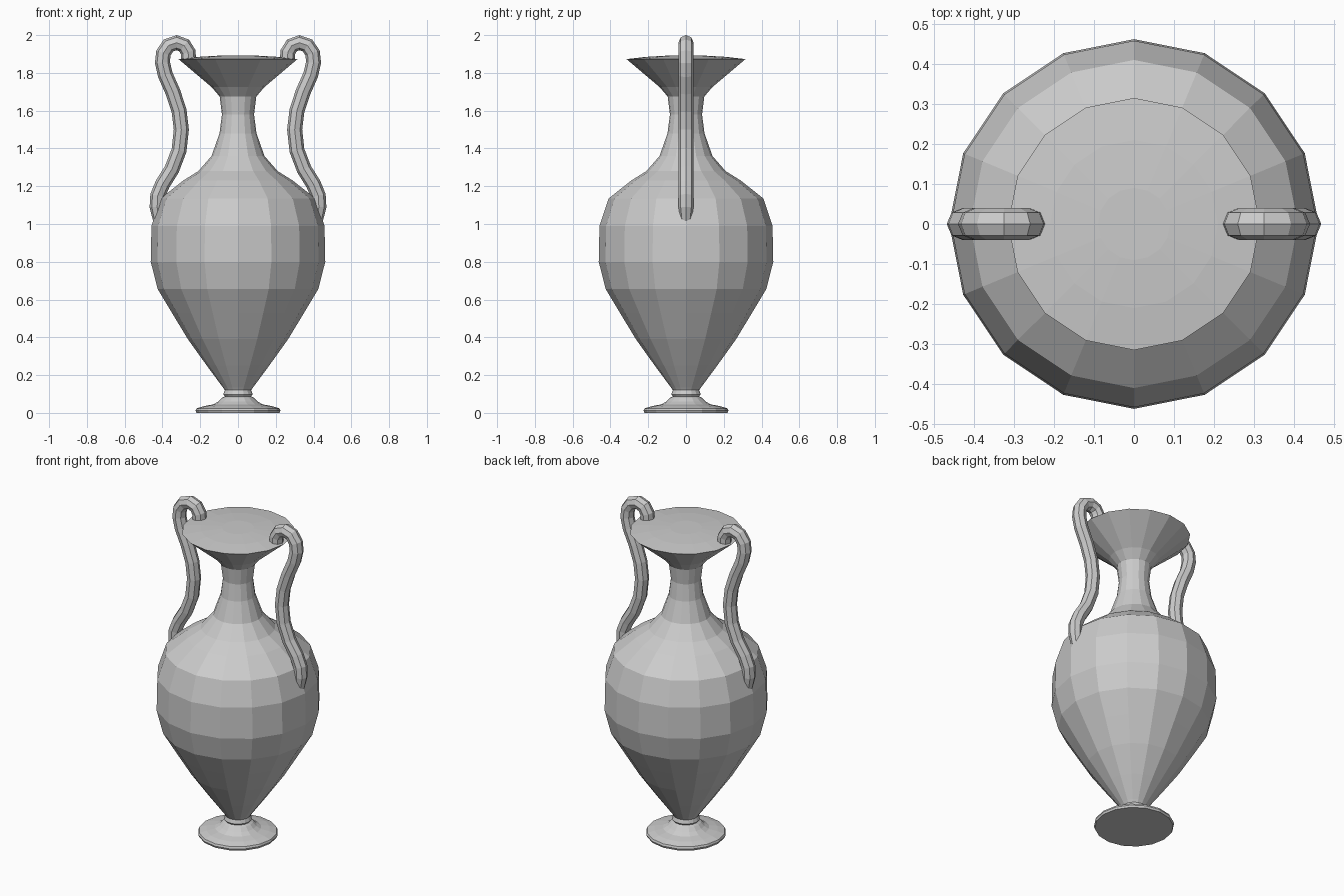
import bpy, bmesh, math

if "Cube" in bpy.data.objects:
    bpy.data.objects.remove(bpy.data.objects["Cube"])

SIDES = 16


def lathe(name, profile):
    """Closed flat-shaded solid of revolution from (radius, z) points."""
    bm = bmesh.new()
    rings = []
    for r, z in profile:
        rings.append([bm.verts.new((r * math.cos(2 * math.pi * i / SIDES),
                                    r * math.sin(2 * math.pi * i / SIDES), z))
                      for i in range(SIDES)])
    for a, b in zip(rings, rings[1:]):
        for i in range(SIDES):
            j = (i + 1) % SIDES
            bm.faces.new((a[i], a[j], b[j], b[i]))
    bm.faces.new(rings[0][::-1])
    bm.faces.new(rings[-1])
    mesh = bpy.data.meshes.new(name)
    bm.to_mesh(mesh)
    bm.free()
    obj = bpy.data.objects.new(name, mesh)
    bpy.context.collection.objects.link(obj)
    return obj


# Foot
lathe("foot", [(0.22, 0), (0.225, 0.012), (0.22, 0.024), (0.18, 0.036),
               (0.13, 0.045), (0.105, 0.06), (0.085, 0.08), (0.07, 0.088),
               (0.07, 0.1)])

# Body, neck, flared lip and slightly domed top
lathe("vase_body", [(0.07, 0.088), (0.078, 0.098), (0.07, 0.12), (0.08, 0.135),
                    (0.165, 0.25), (0.265, 0.39), (0.35, 0.53), (0.425, 0.655),
                    (0.462, 0.80), (0.458, 0.99), (0.41, 1.135), (0.29, 1.23),
                    (0.21, 1.28), (0.14, 1.36), (0.098, 1.48), (0.085, 1.58),
                    (0.097, 1.675), (0.14, 1.725), (0.315, 1.873),
                    (0.21, 1.885), (0.09, 1.892)])

# Handles: octagonal tube along an S-shaped path, mirrored
path = [(0.262, 1.875), (0.264, 1.91), (0.285, 1.945), (0.325, 1.96),
        (0.368, 1.945), (0.395, 1.905), (0.40, 1.855), (0.385, 1.79),
        (0.345, 1.70), (0.312, 1.60), (0.30, 1.50), (0.312, 1.39),
        (0.35, 1.29), (0.40, 1.21), (0.425, 1.15), (0.428, 1.09),
        (0.42, 1.02)]
curve = bpy.data.curves.new("handles", 'CURVE')
curve.dimensions = '3D'
curve.bevel_depth = 0.04
curve.bevel_resolution = 2
curve.use_fill_caps = True
spline = curve.splines.new('POLY')
spline.points.add(len(path) - 1)
for i, (p, (x, z)) in enumerate(zip(spline.points, path)):
    p.co = (x, 0, z, 1)
    p.radius = 0.75 if i == len(path) - 1 else 1
handles = bpy.data.objects.new("handles", curve)
bpy.context.collection.objects.link(handles)
bpy.context.view_layer.objects.active = handles
handles.select_set(True)
bpy.ops.object.convert(target='MESH')
handles = bpy.context.view_layer.objects.active
bpy.ops.object.shade_flat()
handles.modifiers.new("mirror", 'MIRROR')
